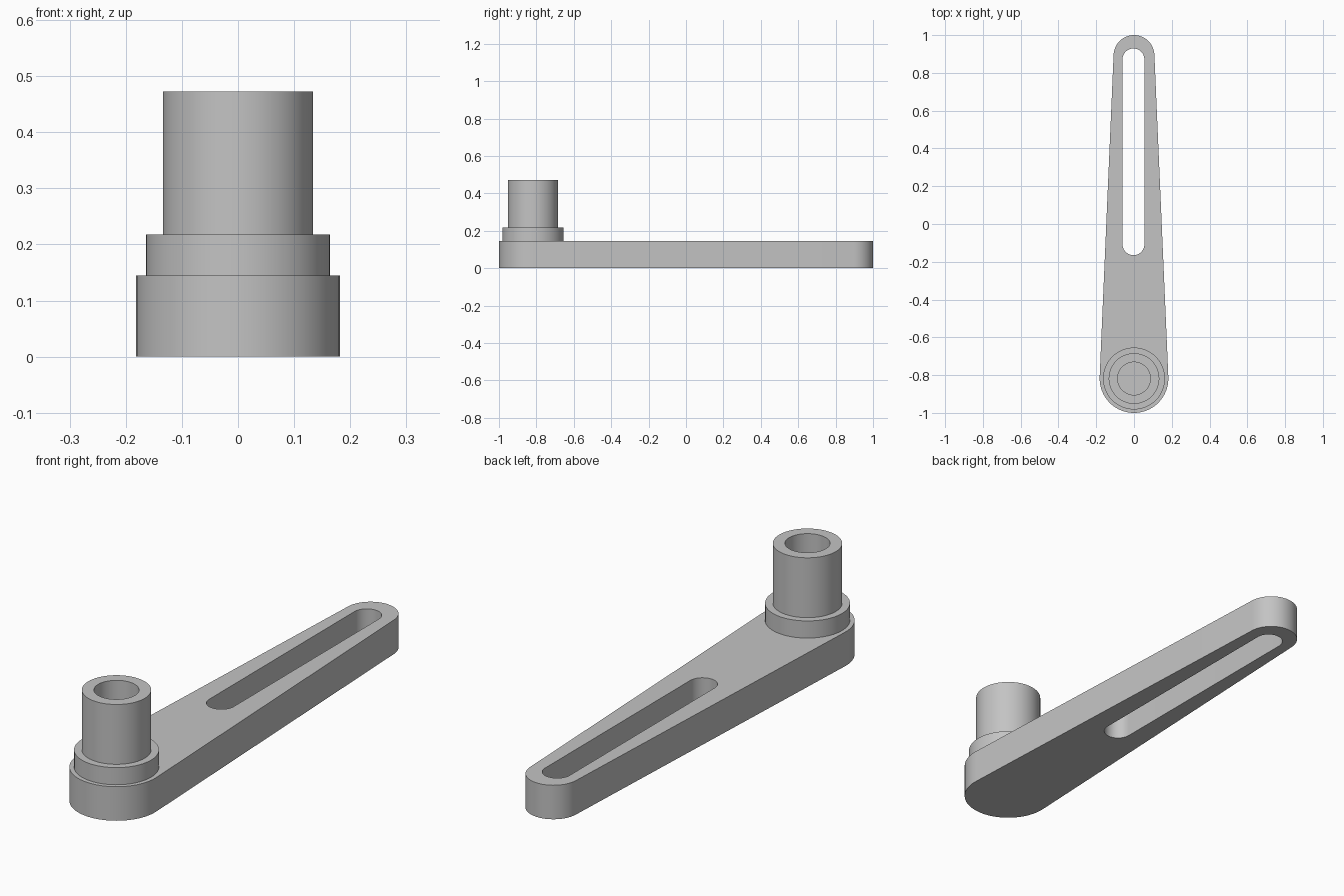
import bpy, bmesh, math

cube = bpy.data.objects.get("Cube")
if cube:
    bpy.data.objects.remove(cube, do_unlink=True)

grey = bpy.data.materials.new("plain grey")
grey.use_nodes = True
COLOUR = (0.55, 0.55, 0.55, 1)
grey.diffuse_color = COLOUR
grey.node_tree.nodes["Principled BSDF"].inputs["Base Color"].default_value = COLOUR

ARM_TOP = 0.145
PIVOT_Y = -0.818


def finish(bm, name):
    """Turn a bmesh into a named, shaded object."""
    bmesh.ops.recalc_face_normals(bm, faces=bm.faces[:])
    mesh = bpy.data.meshes.new(name)
    bm.to_mesh(mesh)
    bm.free()
    mesh.materials.append(grey)
    obj = bpy.data.objects.new(name, mesh)
    bpy.context.collection.objects.link(obj)
    bpy.ops.object.select_all(action='DESELECT')
    obj.select_set(True)
    bpy.context.view_layer.objects.active = obj
    bpy.ops.object.shade_smooth_by_angle(angle=math.radians(30))
    return obj


def capsule(x, y0, r0, y1, r1, steps=32):
    """Outline of two round ends joined by their tangents."""
    tilt = math.asin((r0 - r1) / (y1 - y0))
    points = []
    for y, r, start, sweep in ((y1, r1, tilt, math.pi - 2 * tilt),
                               (y0, r0, math.pi - tilt, math.pi + 2 * tilt)):
        for i in range(steps + 1):
            a = start + sweep * i / steps
            points.append((x + r * math.cos(a), y + r * math.sin(a), 0))
    return points


# Tapered arm with a long slot through it
bm = bmesh.new()
for outline in (capsule(0, PIVOT_Y, 0.182, 0.892, 0.108),
                capsule(-0.003, -0.107, 0.058, 0.871, 0.058)):
    verts = [bm.verts.new(p) for p in outline]
    for a, b in zip(verts, verts[1:] + verts[:1]):
        bm.edges.new((a, b))
bmesh.ops.triangle_fill(bm, edges=bm.edges[:], use_beauty=True)
extruded = bmesh.ops.extrude_face_region(bm, geom=bm.faces[:], use_keep_orig=True)
bmesh.ops.translate(bm, vec=(0, 0, ARM_TOP),
                    verts=[g for g in extruded["geom"] if isinstance(g, bmesh.types.BMVert)])
finish(bm, "slotted_arm")

# Stepped hub: collar, post and blind bore, turned from one profile
profile = [(0.164, ARM_TOP), (0.164, 0.218), (0.134, 0.218), (0.134, 0.473),
           (0.087, 0.473), (0.087, ARM_TOP + 0.002), (0, ARM_TOP + 0.002)]
bm = bmesh.new()
verts = [bm.verts.new((r, 0, z)) for r, z in profile]
edges = [bm.edges.new(pair) for pair in zip(verts, verts[1:])]
bmesh.ops.spin(bm, geom=verts + edges, cent=(0, 0, 0), axis=(0, 0, 1),
               angle=2 * math.pi, steps=64)
bmesh.ops.remove_doubles(bm, verts=bm.verts[:], dist=0.0005)
finish(bm, "stepped_hub").location.y = PIVOT_Y
